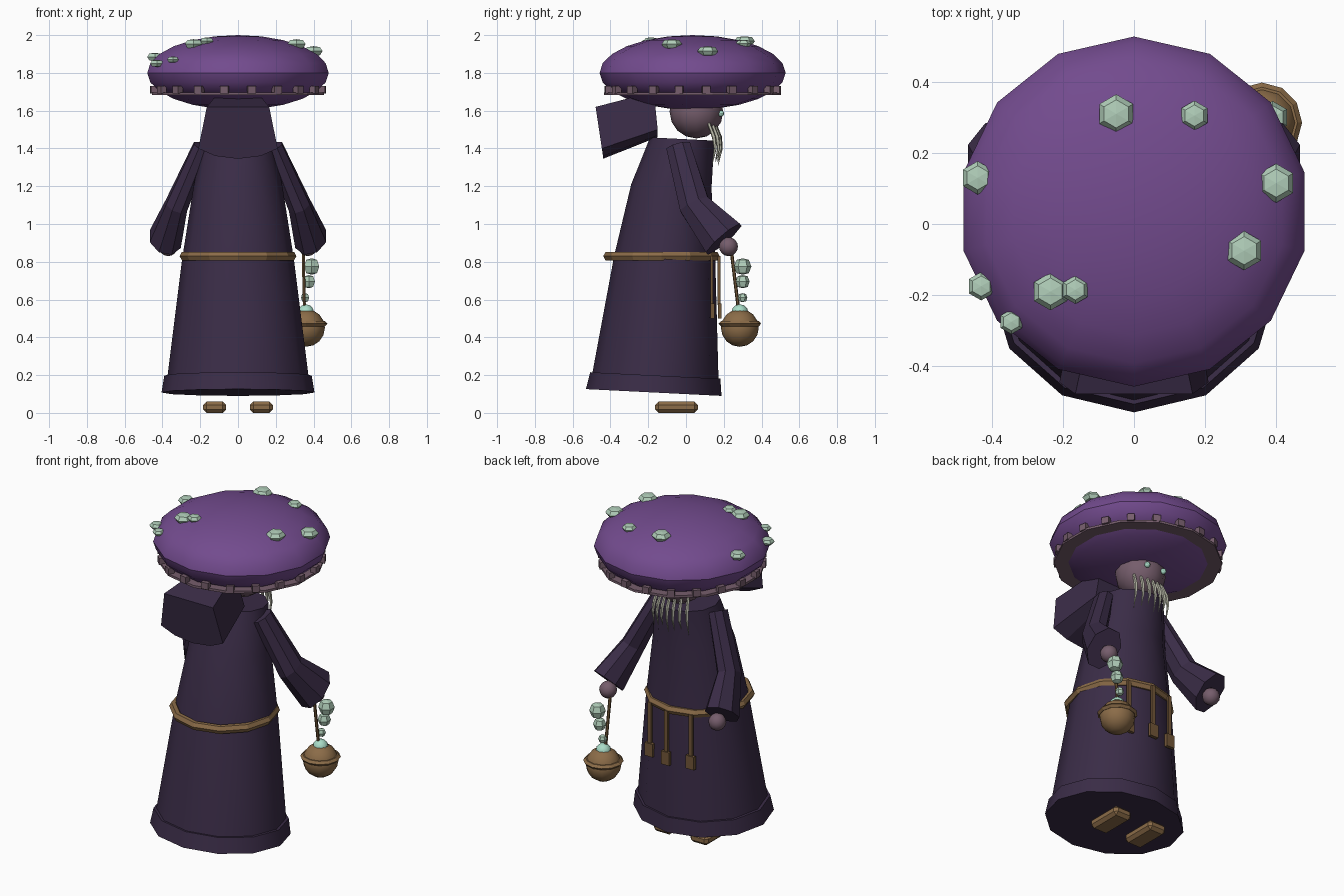
import bpy, bmesh, math
from mathutils import Vector, Matrix

if "Cube" in bpy.data.objects:
    bpy.data.objects.remove(bpy.data.objects["Cube"])

def material(name, rgb):
    m = bpy.data.materials.new(name)
    m.diffuse_color = (*rgb, 1)
    m.use_nodes = True
    m.node_tree.nodes["Principled BSDF"].inputs["Base Color"].default_value = m.diffuse_color
    return m

PURPLE = material("cap purple", (.17, .07, .27))
ROBE = material("robe dark purple", (.042, .025, .062))
MAUVE = material("mauve skin", (.18, .11, .15))
GOLD = material("old gold", (.26, .15, .065))
WOOD = material("dark leather", (.17, .095, .04))
MINT = material("crystal mint", (.44, .62, .49))
BEARD = material("beard grey", (.47, .47, .38))
GLOW = material("lantern glow", (.40, .72, .58))

def finish(name, bm, mat, smooth=None):
    bmesh.ops.remove_doubles(bm, verts=bm.verts, dist=1e-5)
    bmesh.ops.recalc_face_normals(bm, faces=bm.faces)
    me = bpy.data.meshes.new(name)
    bm.to_mesh(me)
    bm.free()
    ob = bpy.data.objects.new(name, me)
    bpy.context.collection.objects.link(ob)
    me.materials.append(mat)
    if smooth:
        bpy.ops.object.select_all(action='DESELECT')
        ob.select_set(True)
        bpy.context.view_layer.objects.active = ob
        bpy.ops.object.shade_smooth_by_angle(angle=math.radians(smooth))
    return ob

def loft(name, rings, mat, smooth=None, caps=True, closed=False):
    """Skin a list of equal-length point rings."""
    bm = bmesh.new()
    vs = [[bm.verts.new(p) for p in r] for r in rings]
    n = len(rings[0])
    pairs = list(zip(vs, vs[1:])) + ([(vs[-1], vs[0])] if closed else [])
    for a, b in pairs:
        for i in range(n):
            j = (i + 1) % n
            bm.faces.new((a[i], a[j], b[j], b[i]))
    if caps and not closed:
        bm.faces.new(vs[0])
        bm.faces.new(vs[-1])
    return finish(name, bm, mat, smooth)

def ring(c, rx, ry, n, tilt=0.0):
    out = []
    for i in range(n):
        a = 2 * math.pi * i / n
        y = ry * math.cos(a)
        out.append((c[0] + rx * math.sin(a), c[1] + y, c[2] - tilt * y))
    return out

def lathe(name, c, profile, mat, n, smooth=None, closed=False):
    """Turn (radius, height) pairs around the vertical through c."""
    rings = [ring((c[0], c[1], c[2] + z), max(r, 1e-7), max(r, 1e-7), n) for r, z in profile]
    return loft(name, rings, mat, smooth, caps=False, closed=closed)

def tube(name, pts, radii, mat, n=6, squash=1.0):
    pts = [Vector(p) for p in pts]
    rings = []
    for i, p in enumerate(pts):
        t = (pts[min(i + 1, len(pts) - 1)] - pts[max(i - 1, 0)]).normalized()
        side = Vector((1, 0, 0))
        side = (side - t * side.dot(t)).normalized()
        up = t.cross(side)
        rings.append([p + radii[i] * (side * squash * math.cos(a) + up * math.sin(a))
                      for a in (2 * math.pi * (k + .5) / n for k in range(n))])
    return loft(name, rings, mat)

def box(name, c, size, mat, turn=0.0, bevel=0.0):
    bm = bmesh.new()
    bmesh.ops.create_cube(bm, size=1, matrix=Matrix.Translation(c) @ Matrix.Rotation(turn, 4, 'Z')
                          @ Matrix.Diagonal((*size, 1)))
    if bevel:
        bmesh.ops.bevel(bm, geom=bm.edges[:], offset=bevel, segments=1, affect='EDGES')
    return finish(name, bm, mat)

def ball(name, c, r, mat, n=12, rings=8):
    arc = [(r * math.sin(math.pi * i / rings), -r * math.cos(math.pi * i / rings))
           for i in range(rings + 1)]
    return lathe(name, c, arc, mat, n, 40)

def crystal(name, c, r, h, mat=MINT):
    prof = [(0, -h), (.72 * r, -.8 * h), (r, 0), (.72 * r, .8 * h), (0, h)]
    return lathe(name, c, prof, mat, 6)

# Mushroom cap: dome, underside, rim and studs
CAP = (0, .035, 1.8)
R = .4925
quarter = [math.radians(15 * i) for i in range(7)]
lathe("cap_dome", CAP, [(R * math.cos(a), .2 * math.sin(a)) for a in quarter], PURPLE, 14, 50)
lathe("cap_underside", CAP, [(R * math.cos(a), -.195 * math.sin(a)) for a in quarter], PURPLE, 14, 50)
lathe("cap_rim", CAP, [(.37, -.118), (.468, -.118), (.468, -.104), (.37, -.104)], MAUVE, 14, closed=True)
for i in range(20):
    a = math.radians(18 * i + 9)
    box("rim_stud", (.452 * math.sin(a), .035 + .452 * math.cos(a), 1.71), (.042, .035, .04), MAUVE, -a)

# Crystals growing on the dome
for x, y, r in [(-.05, .31, .055), (.17, .305, .042), (.40, .115, .055), (.31, -.075, .055),
                (-.235, -.19, .053), (-.165, -.185, .04), (-.43, -.175, .04),
                (-.345, -.275, .035), (-.44, .13, .047)]:
    d = (x * x + (y - .035) ** 2) / R ** 2
    crystal("cap_crystal", (x, y, 1.803 + .2 * math.sqrt(max(0, 1 - d))), r, .48 * r)

# Robe: z, half width, back y, front y
rows = [(.108, .405, -.53, .188), (.198, .39, -.507, .182), (.198, .373, -.495, .172),
        (.82, .295, -.38, .155), (1.2, .235, -.29, .135), (1.45, .185, -.19, .15)]
loft("robe", [ring((0, (b + f) / 2, z), w, (f - b) / 2, 12, .05) for z, w, b, f in rows], ROBE, 35)

# Hood hanging behind the neck
half = [(.165, 1.62), (.21, 1.40), (.12, 1.36)]
end = [(x, -.48 + (1.63 - z) * .15, z) for x, z in half]
near = [(.10, -.17, 1.70), (.15, -.15, 1.50), (.09, -.15, 1.47)]
def both(side, low):
    return side + [low] + [(-x, y, z) for x, y, z in reversed(side)]
loft("hood", [both(end, (0, -.44, 1.345)), both(near, (0, -.15, 1.46))], ROBE)

# Head, eyes, beard
ball("head", (0, .055, 1.595), .142, MAUVE)
for s in (-1, 1):
    ball("eye", (.058 * s, .185, 1.585), .017, GLOW, 8, 6)
for i in range(7):
    x = (i - 3) * .037
    y = .175 - 2.6 * x * x
    drop = .03 * ((i * 2) % 3) / 2
    tube("beard_strand", [(x * .9, y - .025, 1.54), (x, y + .005, 1.46), (x * 1.04, y + .012, 1.40),
                          (x * 1.05, y - .005, 1.31 + drop)], [.008, .011, .008, .001], BEARD, 5)

# Sleeves, hands and feet
for s in (-1, 1):
    tube("sleeve", [(.19 * s, -.04, 1.41), (.325 * s, .045, 1.1), (.385 * s, .2, .92)],
         [.07, .088, .127], ROBE, 8, .72)
    ball("hand", (.37 * s, .225, .88), .05, MAUVE)
    box("sandal", (.124 * s, -.05, .03), (.122, .226, .06), GOLD, bevel=.018)

# Belt: a ring of six-sided section, with three hanging tags
belt = []
for k in range(6):
    a = math.pi * k / 3
    dr = .024 * math.cos(a)
    belt.append(ring((0, -.13, .83 + .026 * math.sin(a)), .285 + dr, .284 + dr, 12))
loft("belt", belt, GOLD, closed=True)
for x in (-.135, .01, .15):
    y = -.13 + .305 * math.sqrt(1 - (x / .305) ** 2)
    y = max(y, .125)
    box("belt_strap", (x, y, .70), (.024, .014, .26), WOOD)
    box("belt_tag", (x, y + .004, .54), (.055, .02, .08), WOOD)

# Hanging censer with glow and rising crystals
LX, LY = .36, .285
ball("censer_bowl", (LX, LY, .45), .1, GOLD, 12, 8)
lathe("censer_rim", (LX, LY, .472), [(.09, -.014), (.1, -.014), (.113, 0), (.1, .014), (.09, .014)],
      GOLD, 12, closed=True)
ball("censer_glow", (LX, LY, .53), .045, GLOW, 10, 6)
tube("censer_cord", [(.345, .24, .86), (.352, .28, .53)], [.009, .009], WOOD)
for x, z, r in [(.355, .61, .025), (.375, .695, .037), (.39, .775, .046)]:
    crystal("smoke_crystal", (x, .3, z), r, .95 * r)
